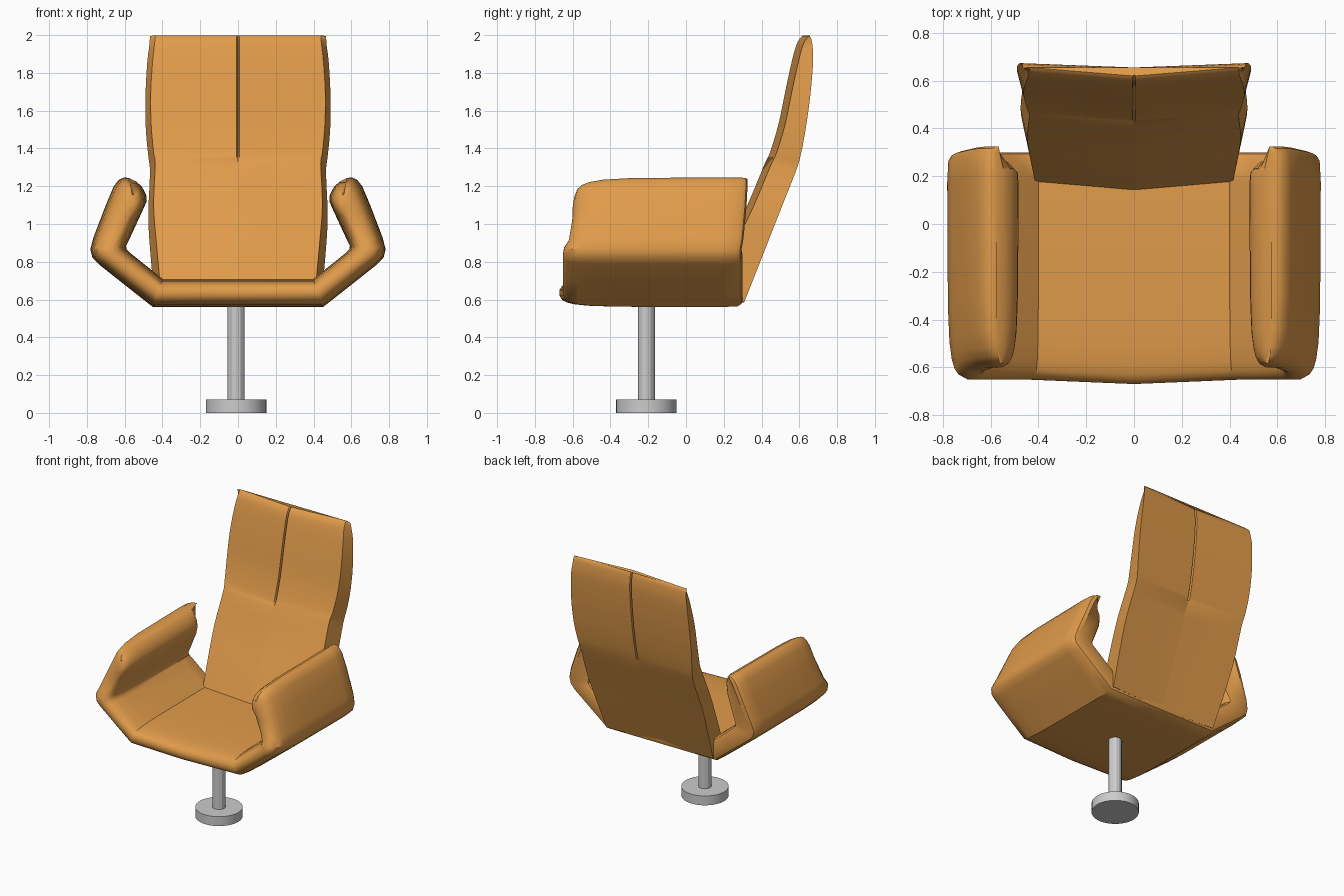
import bpy, bmesh
from mathutils import Vector

if "Cube" in bpy.data.objects:
    bpy.data.objects.remove(bpy.data.objects["Cube"])


def finish(obj, angle, mat=None):
    bpy.ops.object.select_all(action='DESELECT')
    obj.select_set(True)
    bpy.context.view_layer.objects.active = obj
    bpy.ops.object.shade_smooth_by_angle(angle=angle)
    if mat:
        obj.data.materials.append(mat)


def loft(name, rings, mat):
    """Skin closed rings of equal length and cap both ends."""
    bm = bmesh.new()
    loops = [[bm.verts.new(p) for p in ring] for ring in rings]
    n = len(loops[0])
    for a, b in zip(loops, loops[1:]):
        for i in range(n):
            j = (i + 1) % n
            bm.faces.new((a[i], a[j], b[j], b[i]))
    bm.faces.new(loops[0])
    bm.faces.new(loops[-1])
    bmesh.ops.recalc_face_normals(bm, faces=bm.faces)
    mesh = bpy.data.meshes.new(name)
    bm.to_mesh(mesh)
    bm.free()
    obj = bpy.data.objects.new(name, mesh)
    bpy.context.collection.objects.link(obj)
    finish(obj, 0.6, mat)
    return obj


def catmull(rows, steps):
    """Smooth a table of numbers through its rows."""
    out = []
    for i in range(len(rows) - 1):
        q = [rows[max(0, min(len(rows) - 1, i + k))] for k in (-1, 0, 1, 2)]
        for s in range(steps):
            t = s / steps
            out.append([0.5 * (2 * b + (c - a) * t + (2*a - 5*b + 4*c - d) * t*t
                               + (3*b - a - 3*c + d) * t**3)
                        for a, b, c, d in zip(*q)])
    return out + [rows[-1]]


leather = bpy.data.materials.new("orange_leather")
leather.diffuse_color = (0.75, 0.33, 0.07, 1)
leather.use_nodes = True
leather.node_tree.nodes["Principled BSDF"].inputs["Base Color"].default_value = leather.diffuse_color

# Seat shell: outer x, z, inner x, z, front y, back y, arm weight
stations = [
    (0.00, 0.56, 0.00, 0.71, -0.67, 0.30, 0),
    (0.45, 0.56, 0.40, 0.71, -0.652, 0.30, 0),
    (0.60, 0.678, 0.50, 0.79, -0.652, 0.30, 0),
    (0.735, 0.785, 0.575, 0.85, -0.65, 0.30, 0),
    (0.77, 0.82, 0.59, 0.867, -0.65, 0.295, 0),
    (0.782, 0.865, 0.592, 0.885, -0.645, 0.295, 0),
    (0.765, 0.93, 0.57, 0.93, -0.62, 0.305, 0.2),
    (0.70, 1.10, 0.51, 1.06, -0.60, 0.32, 0.6),
    (0.658, 1.20, 0.483, 1.12, -0.60, 0.325, 1),
    (0.63, 1.235, 0.486, 1.155, -0.595, 0.325, 1),
    (0.60, 1.247, 0.51, 1.20, -0.59, 0.325, 1),
    (0.575, 1.243, 0.54, 1.225, -0.585, 0.325, 1),
]
# Distance from the front or back edge, and thinning there
front_pinch = [(0, 0.8), (0.015, 0.5), (0.04, 0.32), (0.08, 0.2),
               (0.15, 0.1), (0.3, 0.03)]
back_pinch = [(0.12, 0), (0.03, 0.05), (0.008, 0.2), (0, 0.45)]


def shell_ring(st, side):
    ox, oz, ix, iz, yf, yb, arm = st
    out, inn = Vector((ox, oz)), Vector((ix, iz))
    mid = (out + inn) / 2
    samples = [(yf + d, p, p) for d, p in front_pinch]
    samples += [(yb - d, p, 0) for d, p in back_pinch]
    ring = []
    for edge, seq, cut in ((out, samples, 0), (inn, samples[::-1], 0.09)):
        for y, p, drop in seq:
            q = edge.lerp(mid, p)
            back = max(0, (y - 0.1) / (yb - 0.1))
            ring.append((side * q.x, y - cut * arm * back,
                         q.y - 0.1 * drop * arm))
    return ring


loft("seat_and_arms",
     [shell_ring(s, -1) for s in stations[:0:-1]] +
     [shell_ring(s, 1) for s in stations], leather)

# Backrest: front y, z, back y, z, half width, seam depth
back_rows = catmull([
    (0.13, 0.68, 0.29, 0.585, 0.44, 0),
    (0.23, 0.90, 0.375, 0.80, 0.46, 0),
    (0.325, 1.10, 0.465, 1.03, 0.475, 0),
    (0.415, 1.315, 0.56, 1.27, 0.466, 0),
    (0.445, 1.38, 0.588, 1.36, 0.475, 0.025),
    (0.49, 1.53, 0.615, 1.50, 0.488, 0.03),
    (0.525, 1.70, 0.64, 1.68, 0.49, 0.03),
    (0.56, 1.86, 0.655, 1.86, 0.48, 0.03),
    (0.585, 1.95, 0.652, 1.94, 0.47, 0.02),
    (0.605, 1.985, 0.645, 1.98, 0.467, 0.015),
    (0.62, 1.998, 0.635, 1.996, 0.465, 0.004),
], 3)


def back_ring(row):
    fy, fz, by, bz, w, seam = row
    fw, g = w - 0.028, 0.007
    seam = max(0, seam)
    front = [(-fw, fy + 0.035, fz), (-g, fy, fz), (0, fy + seam, fz),
             (g, fy, fz), (fw, fy + 0.035, fz)]
    rear = [(w, by + 0.018, bz), (g, by, bz), (0, by - seam, bz),
            (-g, by, bz), (-w, by + 0.018, bz)]
    return front + rear


loft("backrest", [back_ring(r) for r in back_rows], leather)

# Pedestal: column and round foot
for name, sides, radius, z0, z1 in (("column", 12, 0.045, 0.06, 0.62),
                                    ("foot_disc", 40, 0.16, 0.0, 0.07)):
    bpy.ops.mesh.primitive_cylinder_add(vertices=sides, radius=radius, depth=z1 - z0,
                                        location=(-0.01, -0.21, (z0 + z1) / 2))
    bpy.context.object.name = name
    finish(bpy.context.object, 0.4)
